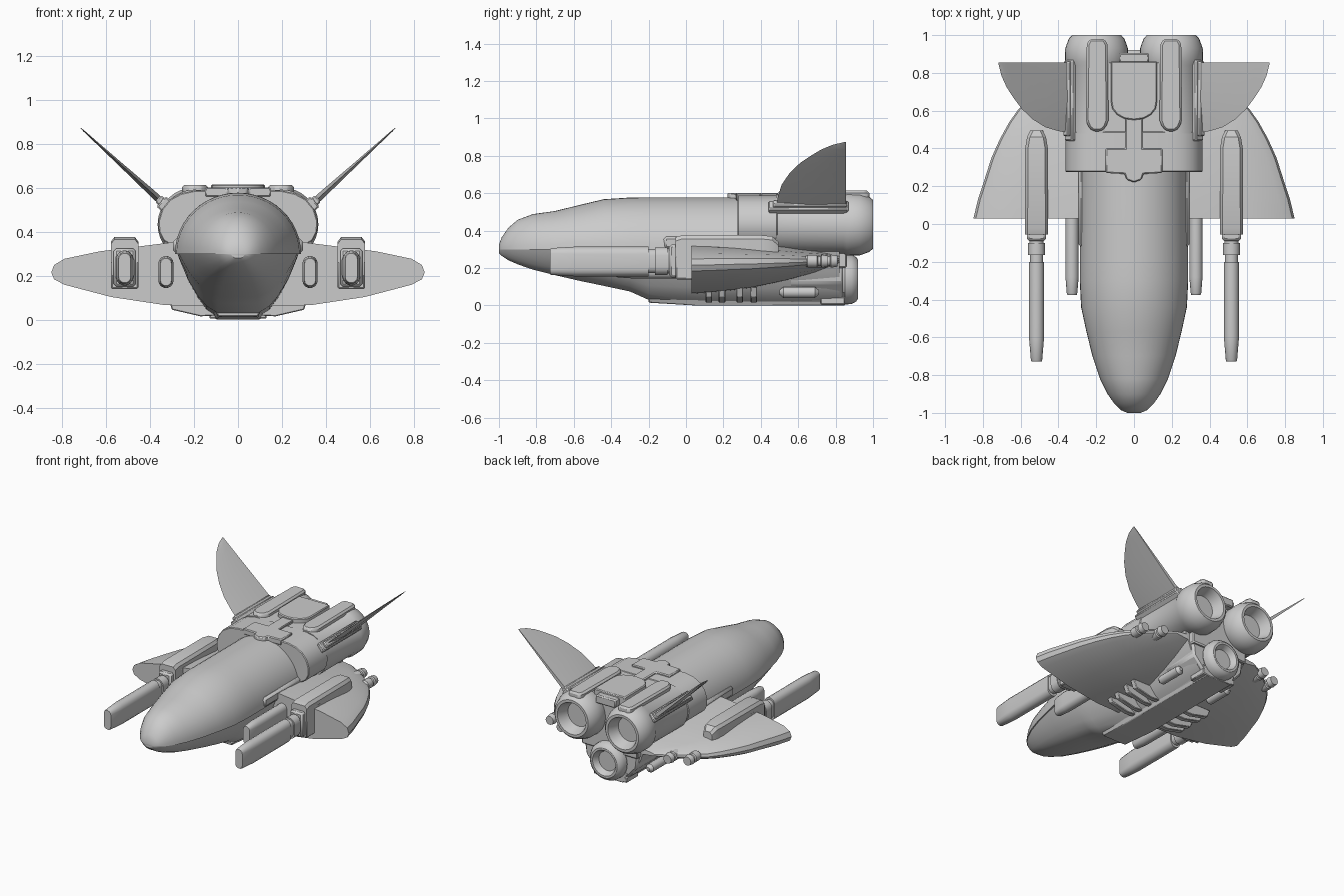
import bpy, bmesh
from math import sin, cos, pi, radians
from mathutils import Vector

if "Cube" in bpy.data.objects:
    bpy.data.objects.remove(bpy.data.objects["Cube"])


def loft(name, rings, mirror=False, angle=32, bevel=0):
    """Skin a list of equal-length closed rings and cap both ends."""
    bm = bmesh.new()
    vr = [[bm.verts.new(p) for p in r] for r in rings]
    n = len(vr[0])
    for a, b in zip(vr, vr[1:]):
        for i in range(n):
            j = (i + 1) % n
            bm.faces.new((a[i], a[j], b[j], b[i]))
    bm.faces.new(vr[0])
    bm.faces.new(vr[-1])
    bmesh.ops.remove_doubles(bm, verts=bm.verts, dist=1e-5)
    bmesh.ops.recalc_face_normals(bm, faces=bm.faces)
    me = bpy.data.meshes.new(name)
    bm.to_mesh(me)
    bm.free()
    me.shade_smooth()
    me.set_sharp_from_angle(angle=radians(angle))
    ob = bpy.data.objects.new(name, me)
    bpy.context.collection.objects.link(ob)
    if bevel:
        b = ob.modifiers.new("bevel", 'BEVEL')
        b.width, b.segments = bevel, 1
    if mirror:
        ob.modifiers.new("mirror", 'MIRROR')
    return ob


def box(name, x0, x1, y0, y1, z0, z1, mirror=False, bevel=0.008):
    return loft(name, [[(x0, y, z0), (x1, y, z0), (x1, y, z1), (x0, y, z1)]
                       for y in (y0, y1)], mirror, bevel=bevel)


def capsule(name, x, z, prof, mirror=True):
    """Upright stadium section along y; prof = (y, width, height)."""
    rings = []
    for y, w, h in prof:
        r = w / 2
        ring = []
        for i in range(16):
            a = pi * (i if i < 8 else i - 1) / 7
            if i >= 8:
                a = pi + pi * (i - 8) / 7
            o = (h / 2 - r) * (1 if i < 8 else -1)
            ring.append((x + r * cos(a), y, z + o + r * sin(a)))
        rings.append(ring)
    return loft(name, rings, mirror, 40)


def lathe(name, x, z, prof, mirror=False, n=32):
    """Turned part about a y axis; prof = (y, radius)."""
    return loft(name, [[(x + r * cos(2 * pi * i / n), y, z + r * sin(2 * pi * i / n))
                        for i in range(n)] for y, r in prof], mirror)


def plate(name, outline, z0, z1, mirror=False, bevel=0.006):
    return loft(name, [[(x, y, z) for x, y in outline] for z in (z0, z1)], mirror, bevel=bevel)


def both(half):
    return half + [(-x, y) for x, y in reversed(half)]


# Fuselage stations: y, half width, top z, bottom z
hull = [(-1, .035, .325, .28), (-.985, .07, .365, .265), (-.95, .105, .415, .242),
        (-.9, .14, .458, .22), (-.82, .18, .488, .192), (-.7, .22, .505, .162),
        (-.57, .252, .537, .132), (-.44, .28, .568, .105), (-.3, .287, .577, .075),
        (-.2, .287, .578, .03), (.1, .285, .578, .012), (.5, .285, .578, .008)]
upper, lower = [], []
for y, w, t, b in hull:
    sill = .3
    upper.append([(w * cos(pi * i / 24), y, sill + (t - sill) * sin(pi * i / 24)) for i in range(25)])
    sec = [(.96, 0), (.92, .12), (.8, .42), (.63, .72), (.5, .88), (.32, 1)]
    lower.append([(f * w, y, sill - (sill - b) * h) for f, h in sec] +
                 [(-f * w, y, sill - (sill - b) * h) for f, h in reversed(sec)])
loft("upper_fuselage", upper, angle=40)
lower.append([(x * .95, .82, z) for x, y, z in lower[-1]])
loft("lower_hull", lower, angle=28)
box("side_strip", .2, .295, -.12, .48, .3, .37, True, .015)
loft("keel", [[(-w, y, z), (w, y, z), (w + .03, y, .07), (-w - .03, y, .07)]
              for y, w, z in ((-.2, .09, .015), (.05, .1, 0), (.85, .1, 0))], bevel=.004)

# Wings: y, half span, centre z, height above, depth below
half_top = [(1, 0), (.985, .22), (.93, .4), (.74, .62), (.33, .9), (0, 1)]
half_bot = [(0, 1), (.39, .96), (.68, .72), (.93, .36), (.985, .2)]
wing = []
for y, s, zc, u, d in [(.03, .85, .215, .155, .155), (.13, .826, .217, .15, .15), (.24, .79, .22, .14, .142),
                       (.35, .755, .222, .128, .13), (.45, .71, .225, .115, .112), (.54, .66, .228, .1, .095),
                       (.61, .61, .23, .085, .077), (.69, .53, .235, .07, .06), (.76, .44, .24, .05, .04),
                       (.82, .33, .245, .03, .025)]:
    right = [(f * s, y, zc + u * h) for f, h in half_top]
    left = [(-x, y, z) for x, _, z in reversed(right[:-1])]
    lo = [(f * s, y, zc - d * h) for f, h in half_bot]
    wing.append(right + left + [(-x, y, z) for x, _, z in reversed(lo[1:])] + lo)
loft("wings", wing, angle=35)

# Trailing edge thrusters and belly ribs
for i, (x, y) in enumerate([(.42, .68), (.54, .63)]):
    lathe(f"wing_thruster_{i}", x, .237, [(y, .02), (y + .02, .034), (y + .07, .034), (y + .075, .026),
                                          (y + .09, .026), (y + .095, .036), (y + .13, .03)], True, 14)
for i, y in enumerate([.105, .175, .27, .345]):
    loft(f"belly_rib_{i}", [[(.08, yy, .02), (.17, yy, .015), (.3, yy, .045), (.32, yy, .1), (.08, yy, .1)]
                            for yy in (y, y + .035)], True, bevel=.004)
lathe("belly_pod", .2, .07, [(.5, .012), (.52, .03), (.69, .03), (.71, .012)], True, 14)

# Rear engine block arching over the fuselage
arch = both([(0, .59), (.2, .588), (.26, .575), (.31, .548), (.345, .505), (.363, .45), (.36, .4),
             (.34, .36), (.29, .33)])
loft("engine_block", [[(x, y, z) for x, z in arch] for y in (.275, .49)], bevel=.005)
box("engine_core", -.22, .22, .45, .86, .2, .585)
loft("lower_engine_housing", [[(-.1, y, .01), (.1, y, .01), (.2, y, .12), (.22, y, .3), (-.22, y, .3), (-.2, y, .12)]
                              for y in (.55, .84)], bevel=.012)
box("keel_tail", -.13, .13, .72, .85, .005, .045, bevel=.005)

# Engines with recessed nozzles
bell = [(.0, .158), (.36, .158), (.38, .168), (.45, .166), (.5, .148), (.52, .13), (.52, .112),
        (.49, .1), (.44, .085), (.44, .0001)]
lathe("upper_engine", .198, .434, [(y + .48, r) for y, r in bell], True)
lathe("lower_engine", 0, .14, [(y * .5 + .66, r * .8) for y, r in bell])

# Dorsal panels
rail = [(.135, .55), (.15, .51), (.175, .49), (.215, .49), (.24, .51), (.255, .55),
        (.25, .95), (.235, .98), (.155, .98), (.14, .95)]
plate("engine_spine", rail, .55, .614, True, .012)
plate("dorsal_hatch", both([(0, .55), (.05, .557), (.09, .578), (.115, .61), (.122, .65), (.122, .86)]), .57, .616)
box("hatch_hinge", -.08, .08, .85, .905, .54, .6)
plate("dorsal_cross", both([(0, .56), (.045, .56), (.045, .4), (.15, .4), (.15, .27), (.05, .265),
                            (.04, .235), (0, .22)]), .56, .602)

# Canted tail fins
root, tip = Vector((.335, 0, .525)), Vector((.717, 0, .873))
nrm = Vector((-.673, 0, .739))
fin = []
for f, y0, t in [(0, .48, .017), (.17, .492, .015), (.35, .512, .012), (.53, .555, .009), (.68, .61, .007),
                 (.8, .672, .005), (.89, .725, .004), (.96, .785, .003), (1, .845, .001)]:
    p = root.lerp(tip, f)
    m = y0 + (.855 - y0) * .45
    fin.append([p + Vector((0, y, 0)) + nrm * o for y, o in
                [(y0, 0), (m, t), (.855, t * .8), (.855, -t * .8), (m, -t)]])
loft("tail_fin", fin, True, 25)
d = (tip - root).normalized()
for nm, a, b, w, y0, y1 in [("fin_base", -.05, .02, .032, .44, .868), ("fin_socket", .01, .04, .021, .465, .86)]:
    loft(nm, [[root + d * u + nrm * v + Vector((0, y, 0)) for u, v in [(a, -w), (b, -w), (b, w), (a, w)]]
              for y in (y0, y1)], True, bevel=.007)

# Wing cannons: housing, top rail, neck and barrel
gx = .516
box("cannon_housing", gx - .062, gx + .062, -.055, .1, .14, .335, True, .006)
loft("cannon_rail", [[(gx - w, y, .26), (gx + w, y, .26), (gx + w, y, z - .02), (gx + w - .015, y, z),
                      (gx - w + .015, y, z), (gx - w, y, z - .02)]
                     for y, w, z in [(-.055, .062, .365), (-.02, .062, .376), (.4, .06, .376),
                                     (.46, .05, .37), (.495, .033, .34)]], True, 25)
box("cannon_collar", gx - .05, gx + .05, -.09, -.04, .15, .325, True, .012)
capsule("cannon_neck", gx, .237, [(-.21, .07, .13), (-.165, .07, .13), (-.165, .09, .15),
                                  (-.1, .09, .15), (-.1, .075, .135), (-.05, .075, .135)])
capsule("cannon_barrel", gx, .235, [(-.728, .055, .135), (-.72, .06, .145), (-.6, .08, .16), (-.2, .08, .16)])

# Inner guns beside the fuselage
capsule("inner_gun", .328, .217, [(-.375, .05, .125), (-.365, .056, .135), (-.28, .07, .147), (.06, .07, .147)])
